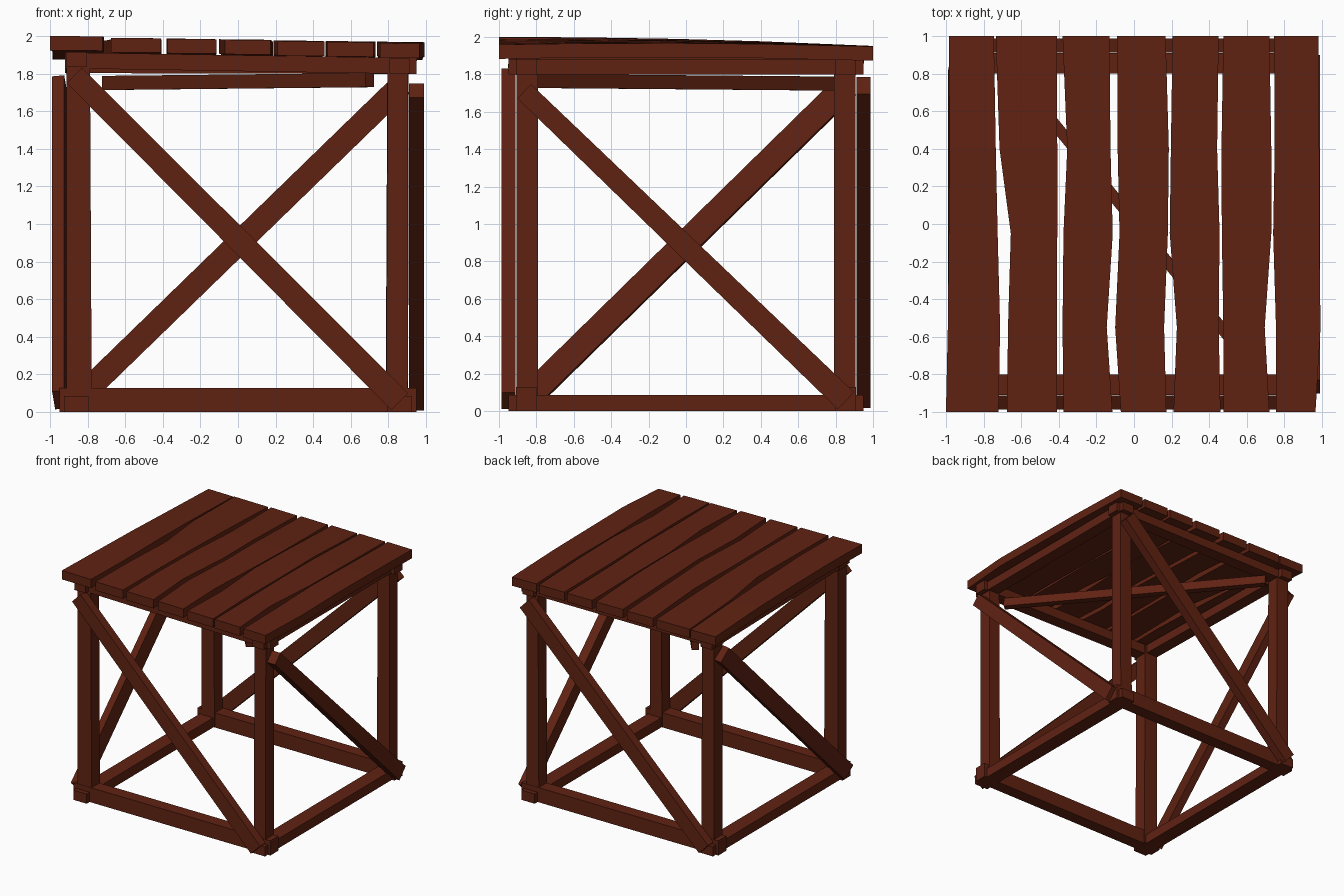
import bpy, bmesh
from math import radians
from mathutils import Vector, Matrix

if "Cube" in bpy.data.objects:
    bpy.data.objects.remove(bpy.data.objects["Cube"])

wood = bpy.data.materials.new("dark_red_wood")
wood.diffuse_color = (0.115, 0.016, 0.006, 1)
wood.use_nodes = True
wood.node_tree.nodes["Principled BSDF"].inputs["Base Color"].default_value = wood.diffuse_color


def loft(name, rings):
    """Closed timber through a list of four-cornered sections."""
    bm = bmesh.new()
    rows = [[bm.verts.new(p) for p in ring] for ring in rings]
    for a, b in zip(rows, rows[1:]):
        for i in range(4):
            j = (i + 1) % 4
            bm.faces.new((a[i], a[j], b[j], b[i]))
    bm.faces.new(rows[0])
    bm.faces.new(rows[-1])
    bmesh.ops.recalc_face_normals(bm, faces=bm.faces)
    me = bpy.data.meshes.new(name)
    bm.to_mesh(me)
    bm.free()
    me.materials.append(wood)
    ob = bpy.data.objects.new(name, me)
    bpy.context.collection.objects.link(ob)
    return ob


def beam(name, p0, p1, normal, width, depth, roll=0, taper=1):
    """Straight timber; depth runs along the normal, width across it."""
    p0, p1 = Vector(p0), Vector(p1)
    d = (p1 - p0).normalized()
    rot = Matrix.Rotation(radians(roll), 3, d)
    n = Vector(normal)
    n = rot @ (n - d * n.dot(d)).normalized()
    s = d.cross(n)
    rings = []
    for p, k in ((p0, 1), (p1, taper)):
        rings.append([p + s * (a * width * k / 2) + n * (b * depth / 2)
                      for a, b in ((-1, -1), (1, -1), (1, 1), (-1, 1))])
    return loft(name, rings)


# Top planks: left and right edge at each station from back to front
stations = (1, 0.4, -0.05, -0.55, -1)
edges = (
    ((-.985, -.98, -.985, -.99, -1.0), (-.745, -.735, -.725, -.712, -.72)),
    ((-.735, -.715, -.655, -.67, -.675), (-.41, -.408, -.408, -.41, -.41)),
    ((-.38, -.355, -.375, -.38, -.375), (-.13, -.125, -.113, -.145, -.115)),
    ((-.09, -.087, -.077, -.10, -.07), (.168, .185, .18, .16, .172)),
    ((.205, .196, .19, .228, .21), (.45, .442, .455, .45, .46)),
    ((.475, .465, .467, .475, .475), (.72, .73, .73, .695, .72)),
    ((.745, .748, .74, .755, .755), (.98, .985, .985, .992, .965)),
)
front_top = (2.0, 1.99, 1.985, 1.98, 1.972, 1.968, 1.962)
for i, (lo, hi) in enumerate(edges):
    rings = []
    for y, a, b in zip(stations, lo, hi):
        t = (1 - y) / 2
        z = 1.952 + (front_top[i] - 1.952) * t + 0.025 * t * (1 - t) * 2
        rings.append([(a, y, z - .077), (b, y, z - .079),
                      (b, y, z - .003), (a, y, z)])
    loft(f"top_plank_{i + 1}", rings)

# Legs
for sx, sy, top, foot in ((-1, -1, 1.91, .135), (1, -1, 1.885, .115),
                          (-1, 1, 1.875, .125), (1, 1, 1.875, .12)):
    beam(f"leg_{'left' if sx < 0 else 'right'}_{'front' if sy < 0 else 'back'}",
         (sx * .845, sy * .85, 0.005), (sx * .85, sy * .85, top),
         (0, 1, 0), foot, .115, taper=.93)

# Rails under the top and along the ground
for s, side in ((-1, "front"), (1, "back")):
    zl = 1.87 if s < 0 else 1.845
    beam(f"{side}_top_rail", (-.92, s * .855, zl), (.95, s * .855, 1.84),
         (0, 1, 0), .085, .11)
    beam(f"{side}_ground_rail", (-.95, s * .855, .065), (.95, s * .855, .065),
         (0, 1, 0), .128, .11)
for s, side in ((-1, "left"), (1, "right")):
    zf = 1.875 if s < 0 else 1.84
    beam(f"{side}_top_rail", (s * .86, -.95, zf), (s * .86, .95, 1.84),
         (1, 0, 0), .08, .11)
    beam(f"{side}_ground_rail", (s * .86, -.95, .043), (s * .86, .95, .043),
         (1, 0, 0), .084, .13)

# Diagonal braces on the four sides
beam("front_brace", (-.87, -.95, 1.79), (.86, -.95, .055), (0, 1, 0), .115, .075, taper=1.1)
beam("back_brace", (-.86, .95, .06), (.87, .95, 1.74), (0, 1, 0), .125, .075)
beam("right_brace", (.95, -.865, 1.71), (.95, .855, .055), (1, 0, 0), .105, .08, taper=1.2)
beam("left_brace", (-.948, -.85, .065), (-.948, .86, 1.74), (1, 0, 0), .135, .065, roll=-7)

# Corner-to-corner brace under the top
beam("under_top_brace", (-.70, .87, 1.75), (.70, -.84, 1.765), (0, 0, 1), .06, .075)
